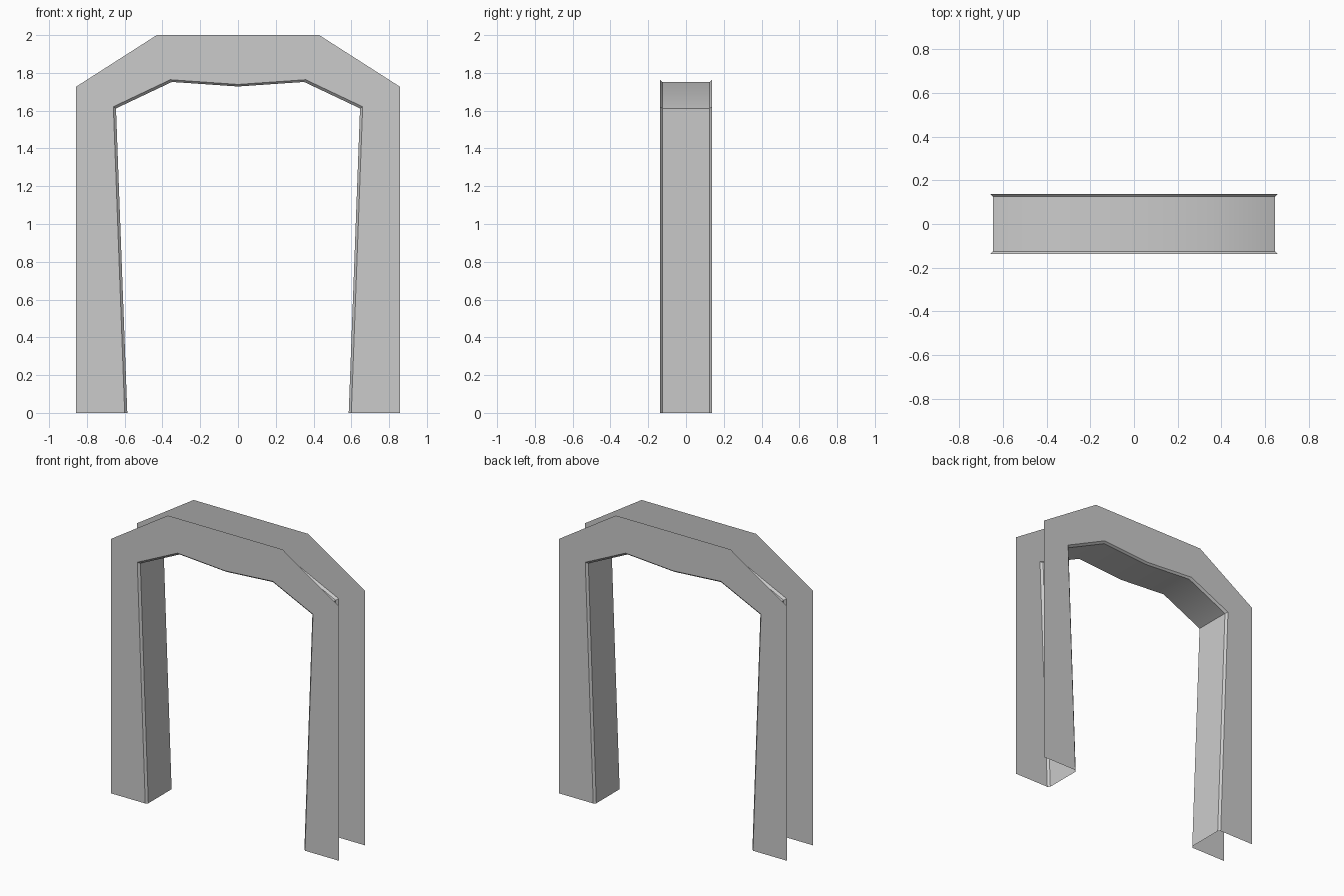
import bpy

if "Cube" in bpy.data.objects:
    bpy.data.objects.remove(bpy.data.objects["Cube"])

# Left half profiles (x, z), from floor up to the crown
OUTER = [(-0.857, 0), (-0.857, 1.727), (-0.43, 2.0), (0, 2.0)]
INNER = [(-0.60, 0), (-0.66, 1.621), (-0.358, 1.764), (0, 1.739)]
SOFFIT = [(-0.586, 0), (-0.646, 1.612), (-0.35, 1.752), (0, 1.728)]
FACE_Y, SOFFIT_Y = 0.138, 0.125


def arch(half, y):
    """Mirror a half profile into a full arch path at depth y."""
    full = half + [(-x, z) for x, z in reversed(half[:-1])]
    return [(x, y, z) for x, z in full]


def strip(name, rows):
    """Skin quads between successive arch paths."""
    n = len(rows[0])
    verts = [p for row in rows for p in row]
    faces = [(r * n + i, (r + 1) * n + i, (r + 1) * n + i + 1, r * n + i + 1)
             for r in range(len(rows) - 1) for i in range(n - 1)]
    mesh = bpy.data.meshes.new(name)
    mesh.from_pydata(verts, [], faces)
    mesh.update()
    obj = bpy.data.objects.new(name, mesh)
    bpy.context.collection.objects.link(obj)
    return obj


# Front and back casings: flat plates with open outer edges
strip("front_casing", [arch(OUTER, -FACE_Y), arch(INNER, -FACE_Y)])
strip("back_casing", [arch(INNER, FACE_Y), arch(OUTER, FACE_Y)])

# Lining of the opening with a chamfer at each face
lining = strip("opening_lining", [arch(INNER, -FACE_Y), arch(SOFFIT, -SOFFIT_Y),
                                  arch(SOFFIT, SOFFIT_Y), arch(INNER, FACE_Y)])
bpy.context.view_layer.objects.active = lining
lining.select_set(True)
bpy.ops.object.shade_smooth_by_angle(angle=0.6)
